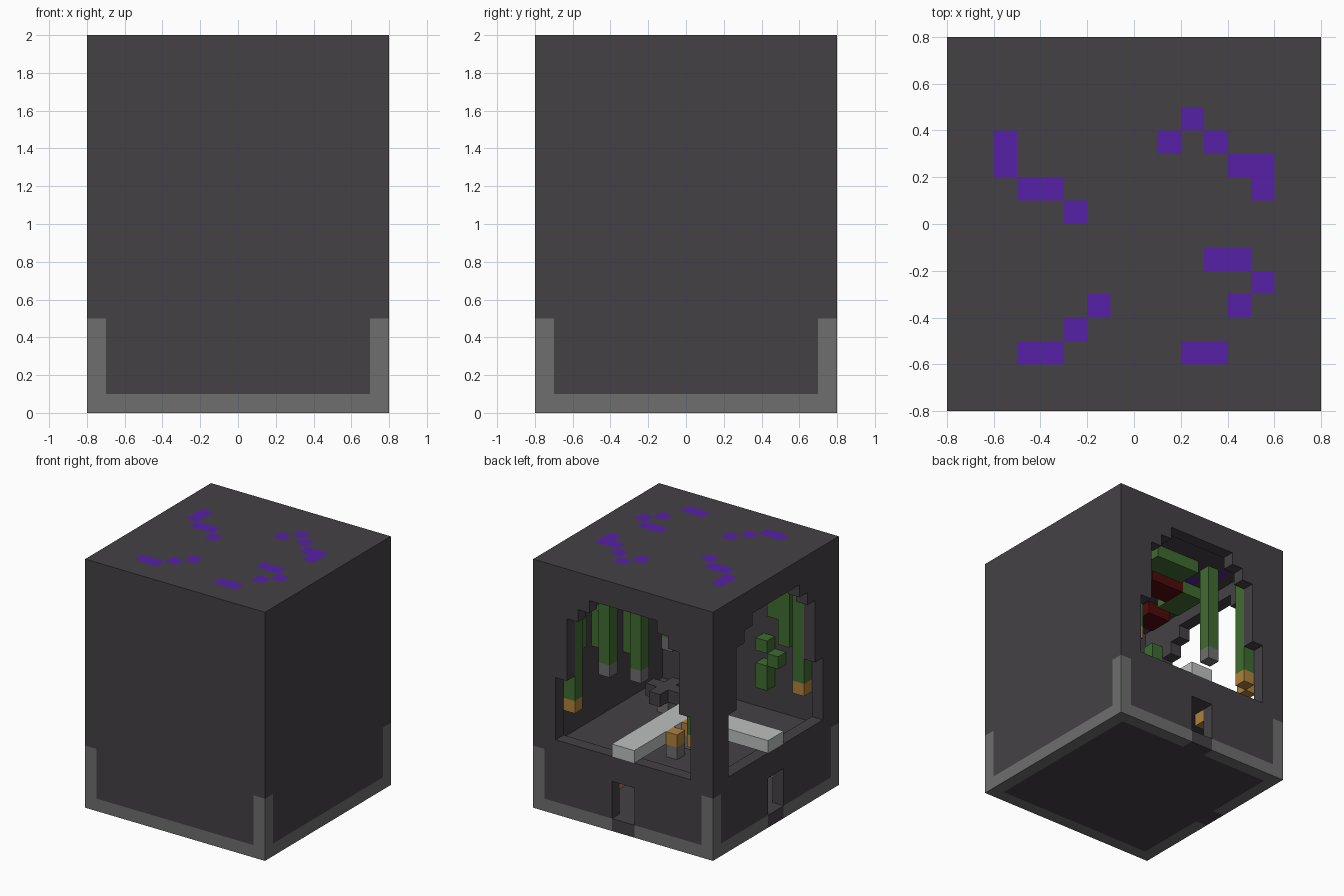
import bpy, bmesh, math
from mathutils import Vector

cube = bpy.data.objects.get("Cube")
if cube:
    bpy.data.objects.remove(cube, do_unlink=True)

U = 0.1          # block size
N, H = 16, 20    # blocks across and up


def material(name, color):
    m = bpy.data.materials.new(name)
    m.use_nodes = True
    m.diffuse_color = (*color, 1)
    m.node_tree.nodes["Principled BSDF"].inputs["Base Color"].default_value = (*color, 1)
    return m


STONE = material("dark stone", (0.06, 0.053, 0.06))
TRIM = material("grey trim", (0.156, 0.156, 0.156))
PURPLE = material("purple", (0.093, 0.015, 0.39))
GREEN = material("leaf green", (0.05, 0.15, 0.03))
ORANGE = material("lantern orange", (0.43, 0.22, 0.045))
WHITE = material("pale slab", (0.5, 0.53, 0.52))
RED = material("dark red", (0.08, 0.003, 0.003))


def blocks(name, cells):
    """Join blocks {(a, b, c): material} into one skin of outer faces."""
    mats = list(dict.fromkeys(cells.values()))
    bm = bmesh.new()
    for cell, mat in cells.items():
        centre = Vector((cell[0] - N / 2 + .5, cell[1] - N / 2 + .5, cell[2] + .5))
        for axis in range(3):
            for sign in (-1, 1):
                near = list(cell)
                near[axis] += sign
                if tuple(near) in cells:
                    continue
                n, s, t = Vector(), Vector(), Vector()
                n[axis] = sign / 2
                s[(axis + 1) % 3] = .5
                t[(axis + 2) % 3] = sign / 2
                ring = (n - s - t, n + s - t, n + s + t, n - s + t)
                face = bm.faces.new([bm.verts.new((centre + p) * U) for p in ring])
                face.material_index = mats.index(mat)
    bmesh.ops.remove_doubles(bm, verts=bm.verts, dist=U / 100)
    bmesh.ops.dissolve_limit(bm, angle_limit=math.radians(1), verts=bm.verts,
                             edges=bm.edges, delimit={'MATERIAL'})
    mesh = bpy.data.meshes.new(name)
    bm.to_mesh(mesh)
    bm.free()
    for m in mats:
        mesh.materials.append(m)
    obj = bpy.data.objects.new(name, mesh)
    bpy.context.collection.objects.link(obj)
    return obj


def span(a, b, c, mat):
    """A box of blocks from three ranges."""
    return {(x, y, z): mat for x in range(*a) for y in range(*b) for z in range(*c)}


# Stepped arch: depth below the roof where each column of the window opens
steps = [9, 4, 3, 2, 2, 2]
arch = dict(enumerate(steps + steps[::-1], start=2))


def opening(j, c):
    window = j in arch and 6 <= c < H - arch[j]
    door = j in (7, 8) and 1 <= c < 4
    return window or door


# Purple blocks in the roof, by row
purple_rows = {12: [10], 11: [2, 9, 11], 10: [2, 12, 13], 9: [3, 4, 13], 8: [5],
               6: [11, 12], 5: [13], 4: [6, 12], 3: [5], 2: [3, 4, 10, 11]}

# Outer shell with base slab, upper floor and roof
shell = {}
last = N - 1
for a in range(N):
    for b in range(N):
        for c in range(H):
            on_x, on_y = a in (0, last), b in (0, last)
            if not (on_x or on_y or c in (0, 4, H - 1)):
                continue
            if (b == last and opening(a, c)) or (a == 0 and opening(b, c)):
                continue
            mat = STONE
            under_door = (b == last and a in (7, 8)) or (a == 0 and b in (7, 8))
            if (c == 0 and (on_x or on_y) and not under_door) or (c < 5 and on_x and on_y):
                mat = TRIM
            elif c == H - 1 and a in purple_rows.get(b, []):
                mat = PURPLE
            shell[a, b, c] = mat
blocks("stone_shell", shell)

# Raised walkway from both windows, meeting in the middle
blocks("walkway", span((7, 9), (7, N), (6, 7), WHITE) | span((0, 9), (7, 9), (6, 7), WHITE))

# Vines at the window edges, each ending in a lantern
for name, a, b in (("back_left", 2, 14), ("back_right", 13, 14),
                   ("side_front", 1, 2), ("side_back", 1, 13)):
    blocks("vine_" + name, span((a, a + 1), (b, b + 1), (9, 17), GREEN))
    blocks("lantern_" + name, {(a, b, 8): ORANGE})

# Hanging vines with grey tips, given by place and lowest block
for i, (a, b, low) in enumerate([(3, 11, 11), (12, 11, 10), (12, 7, 8), (12, 3, 9)]):
    vine = span((a, a + 1), (b, b + 1), (low + 1, 19), GREEN)
    vine[a, b, low] = TRIM
    blocks(f"hanging_vine_{i + 1}", vine)

# Leaves climbing the closed walls
leaves = {}
for a, low, high in ((5, 7, 9), (5, 10, 11), (4, 9, 10), (3, 11, 16), (4, 13, 15),
                     (8, 12, 19), (10, 10, 17)):
    leaves |= span((a, a + 1), (1, 2), (low, high), GREEN)
for b, low, high in ((13, 10, 15), (12, 12, 17), (9, 11, 14), (5, 9, 19)):
    leaves |= span((14, 15), (b, b + 1), (low, high), GREEN)
blocks("wall_leaves", leaves)

# Growth under the roof
growth = span((4, 7), (7, 9), (18, 19), RED) | span((2, 4), (3, 5), (18, 19), RED)
growth |= span((5, 9), (10, 12), (18, 19), GREEN) | span((2, 4), (6, 9), (18, 19), GREEN)
blocks("ceiling_growth", growth)

# Lanterns inside the doors and beside the walkway
for i, j in enumerate((6, 9)):
    blocks(f"back_door_lantern_{i + 1}", {(j, 14, 3): ORANGE})
    blocks(f"side_door_lantern_{i + 1}", {(1, j, 3): ORANGE})
for i, b in enumerate((11, 9)):
    blocks(f"walkway_lantern_{i + 1}", {(6, b, 6): ORANGE, (6, b, 5): TRIM})

# Dark work table on a grey foot
blocks("work_table", span((10, 13), (5, 6), (6, 7), STONE) | span((11, 12), (4, 7), (6, 7), STONE))
blocks("table_foot", {(11, 5, 5): TRIM})
